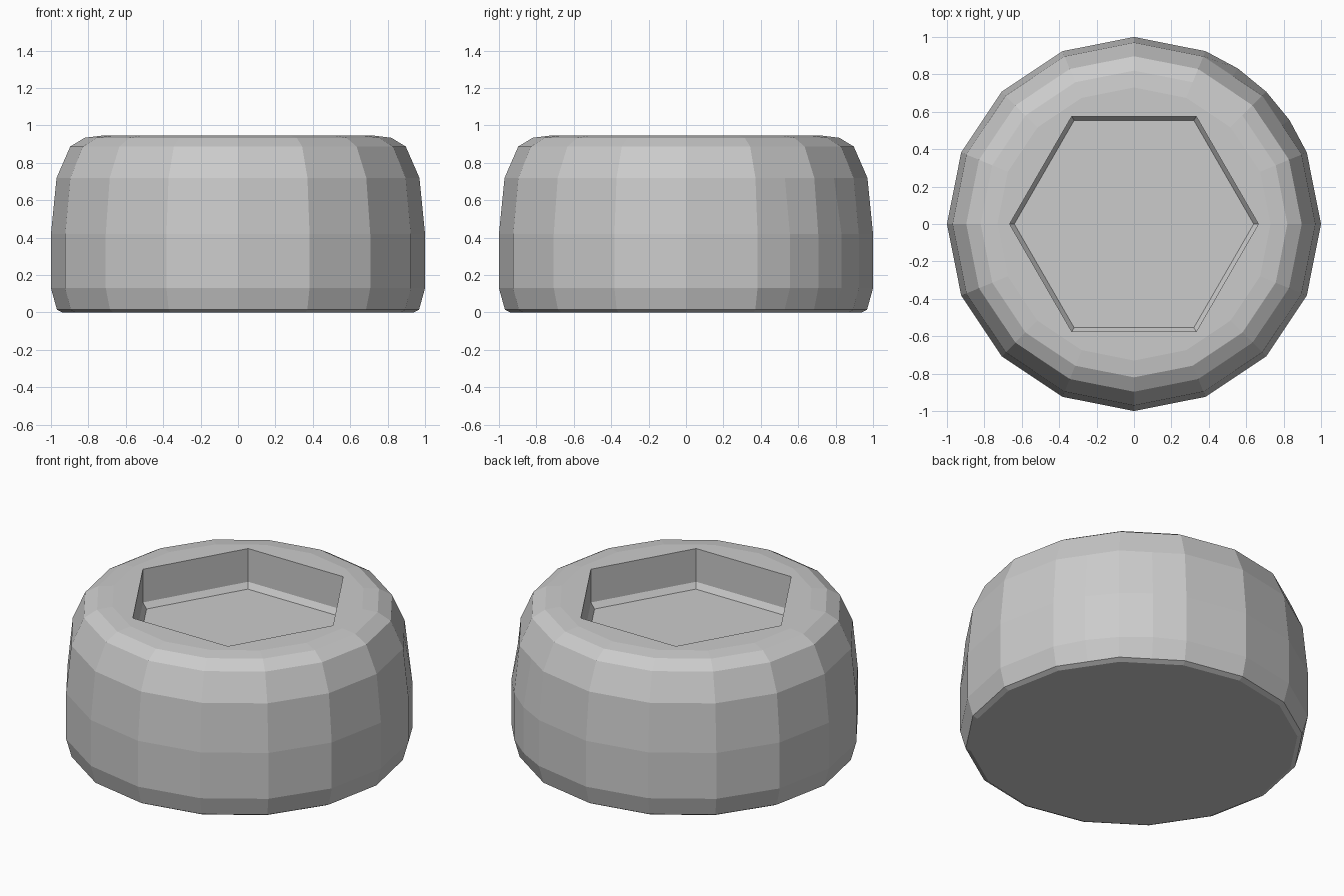
import bpy, bmesh, math

if "Cube" in bpy.data.objects:
    bpy.data.objects.remove(bpy.data.objects["Cube"])

bm = bmesh.new()

# Body profile: radius, height (bottom to top)
PROFILE = [(0.94, 0.0), (0.968, 0.015), (1.0, 0.13), (1.0, 0.42), (0.97, 0.72),
           (0.897, 0.887), (0.82, 0.934), (0.73, 0.945)]
# Hex socket profile: corner radius, height (rim to floor)
SOCKET = [(0.665, 0.945), (0.665, 0.735), (0.64, 0.70)]

# 16 sides, with two extra columns on the back right
ANGLES = sorted([i * 22.5 for i in range(16)] + [33.75, 56.25])
FLAT = math.cos(math.radians(11.25))


def ring(radius, z, angles, bulge=True):
    verts = []
    for a in angles:
        r = radius
        if a in (33.75, 56.25) and not bulge:
            r *= FLAT
        t = math.radians(a)
        verts.append(bm.verts.new((r * math.cos(t), r * math.sin(t), z)))
    return verts


def skin(rings):
    for lo, hi in zip(rings, rings[1:]):
        n = len(lo)
        for i in range(n):
            j = (i + 1) % n
            bm.faces.new((lo[i], lo[j], hi[j], hi[i]))


def loop_edges(verts):
    return [bm.edges.get((verts[i], verts[i - 1])) for i in range(len(verts))]


# Outer shell and base
outer = [ring(r, z, ANGLES, 0.1 < z < 0.5) for r, z in PROFILE]
skin(outer)
bm.faces.new(outer[0][::-1])

# Hex socket walls, chamfer and floor
hexes = [ring(r, z, range(0, 360, 60)) for r, z in SOCKET]
skin(hexes)
bm.faces.new(hexes[-1])

# Flat top rim between shell and socket
bmesh.ops.triangle_fill(bm, use_beauty=True, use_dissolve=False, normal=(0, 0, 1),
                        edges=loop_edges(outer[-1]) + loop_edges(hexes[0]))
bmesh.ops.recalc_face_normals(bm, faces=bm.faces)

mesh = bpy.data.meshes.new("socket_cap")
bm.to_mesh(mesh)
bm.free()
cap = bpy.data.objects.new("socket_cap", mesh)
bpy.context.collection.objects.link(cap)
